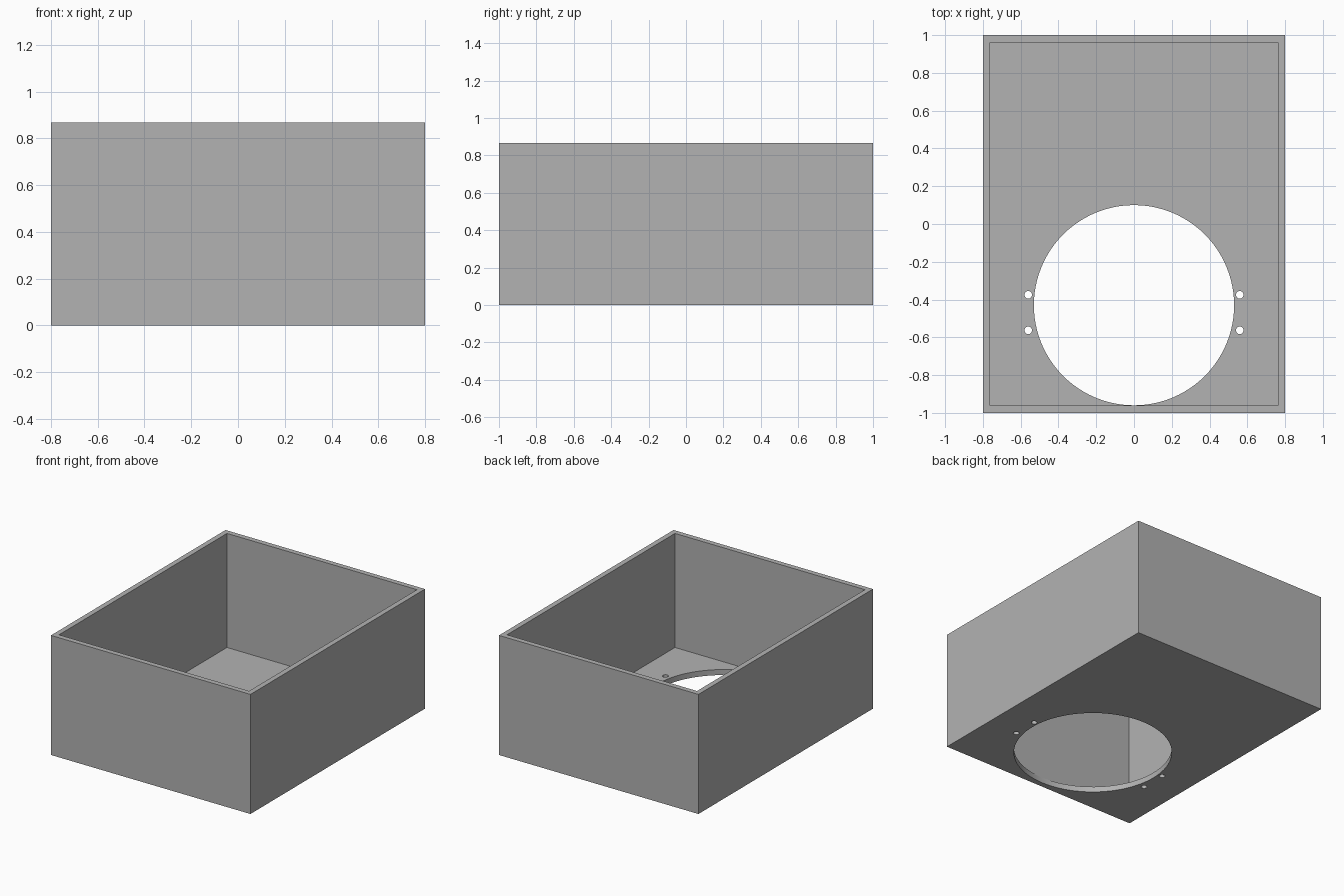
import bpy

if "Cube" in bpy.data.objects:
    bpy.data.objects.remove(bpy.data.objects["Cube"])

WIDTH, DEPTH, HEIGHT, WALL = 1.6, 2.0, 0.867, 0.038

grey = bpy.data.materials.new("plain grey")
grey.diffuse_color = (0.448, 0.448, 0.448, 1)
grey.use_nodes = True
grey.node_tree.nodes["Principled BSDF"].inputs["Base Color"].default_value = grey.diffuse_color


def block(name, size, z_bottom):
    bpy.ops.mesh.primitive_cube_add(size=1, location=(0, 0, z_bottom + size[2] / 2))
    obj = bpy.context.object
    obj.name = name
    obj.scale = size
    bpy.ops.object.transform_apply(location=True, rotation=False, scale=True)
    obj.data.materials.append(grey)
    return obj


def drill(name, x, y, radius, sides):
    bpy.ops.mesh.primitive_cylinder_add(vertices=sides, radius=radius, depth=0.3, location=(x, y, 0))
    obj = bpy.context.object
    obj.name = name
    obj.data.materials.append(grey)
    return obj


# Open-topped box
box = block("open_box", (WIDTH, DEPTH, HEIGHT), 0)

# Cavity, large round opening and two pairs of screw holes
cutters = [block("cavity_cutter", (WIDTH - 2 * WALL, DEPTH - 2 * WALL, HEIGHT), WALL + 0.002),
           drill("round_opening_cutter", 0, -0.43, 0.53, 96)]
for x in (-0.56, 0.56):
    for y in (-0.375, -0.563):
        cutters.append(drill("screw_hole_cutter", x, y, 0.02, 24))

for cutter in cutters:
    mod = box.modifiers.new(cutter.name, 'BOOLEAN')
    mod.operation = 'DIFFERENCE'
    mod.solver = 'EXACT'
    mod.object = cutter
    cutter.hide_render = True
    cutter.display_type = 'WIRE'

# Apply the cuts and smooth only the curved hole walls
bpy.ops.object.select_all(action='DESELECT')
box.select_set(True)
bpy.context.view_layer.objects.active = box
for mod in list(box.modifiers):
    bpy.ops.object.modifier_apply(modifier=mod.name)
bpy.ops.object.shade_smooth_by_angle(angle=0.52)
for cutter in cutters:
    bpy.data.objects.remove(cutter, do_unlink=True)
